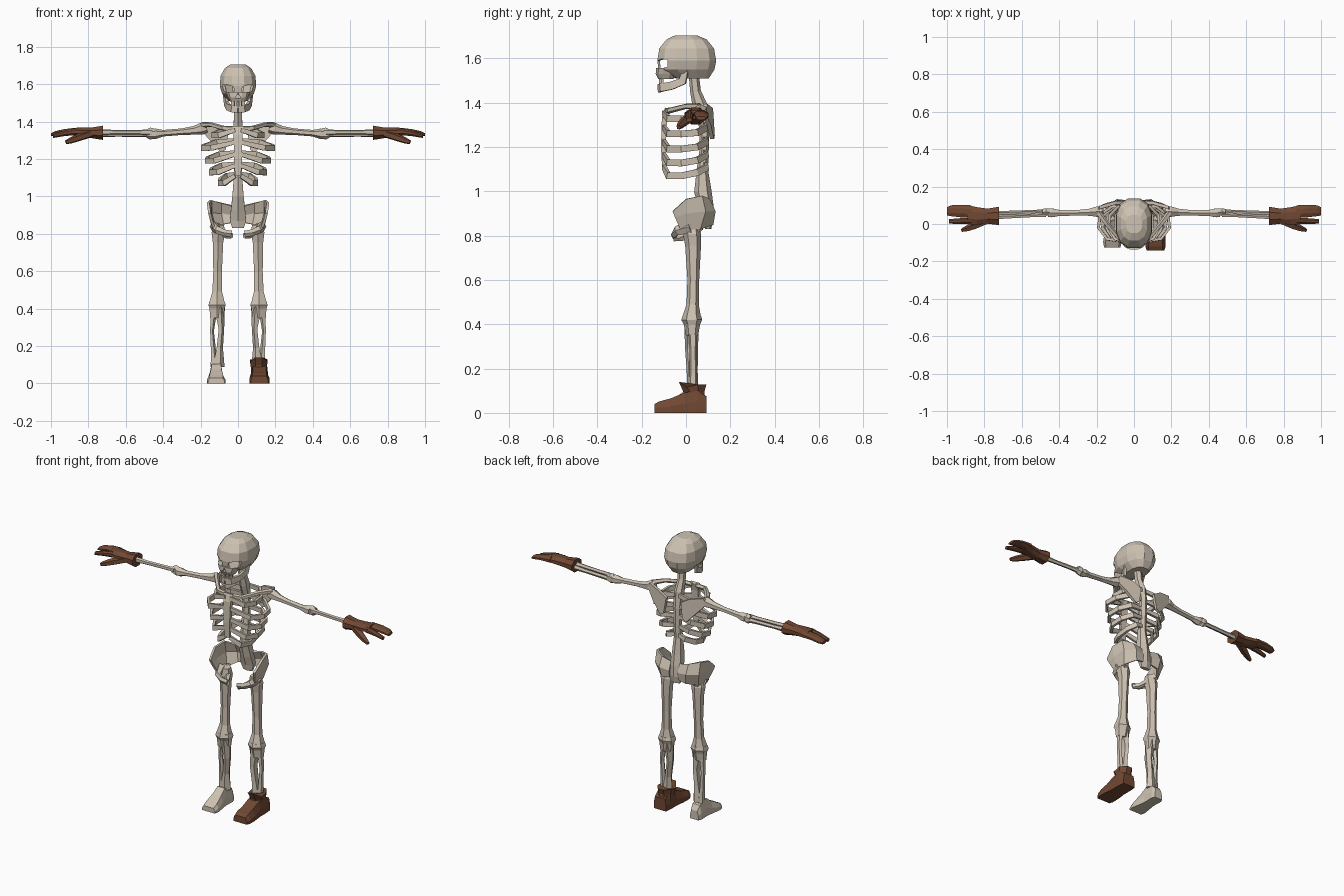
import bpy, bmesh, math
from mathutils import Vector


def material(name, rgb):
    m = bpy.data.materials.new(name)
    m.diffuse_color = (*rgb, 1)
    return m


BONE = material("bone", (0.62, 0.545, 0.45))
LEATHER = material("brown_leather", (0.165, 0.065, 0.033))


def add_mesh(name, bm, mat, mirror=False):
    bmesh.ops.recalc_face_normals(bm, faces=bm.faces[:])
    me = bpy.data.meshes.new(name)
    bm.to_mesh(me)
    bm.free()
    me.materials.append(mat)
    ob = bpy.data.objects.new(name, me)
    bpy.context.collection.objects.link(ob)
    if mirror:
        ob.modifiers.new("mirror", "MIRROR").use_mirror_merge = False
    return ob


def loft(name, rings, mat=BONE, mirror=False):
    """Skin a list of equal-length point rings and cap both ends."""
    bm = bmesh.new()
    vs = [[bm.verts.new(p) for p in r] for r in rings]
    n = len(vs[0])
    for a, b in zip(vs, vs[1:]):
        for i in range(n):
            j = (i + 1) % n
            bm.faces.new((a[i], a[j], b[j], b[i]))
    bm.faces.new(vs[0])
    bm.faces.new(vs[-1])
    return add_mesh(name, bm, mat, mirror)


def tube(name, path, sides=6, ref=(0, 0, 1), mirror=True, mat=BONE):
    """Bone along a path of (x, y, z, half_width, half_depth)."""
    pts = [Vector(p[:3]) for p in path]
    ref, rings = Vector(ref), []
    for i, p in enumerate(path):
        t = (pts[min(i + 1, len(pts) - 1)] - pts[max(i - 1, 0)]).normalized()
        u = t.cross(ref).normalized()
        v = u.cross(t)
        k = 1 / math.cos(math.pi / sides)
        ang = [2 * math.pi * (s + 0.5) / sides for s in range(sides)]
        rings.append([pts[i] + u * p[3] * k * math.cos(a) + v * p[4] * k * math.sin(a)
                      for a in ang])
    return loft(name, rings, mat, mirror)


def chamfered(u0, u1, v0, v1, c=0.3):
    """Eight-point rectangle with cut corners."""
    du, dv = (u1 - u0) * c, (v1 - v0) * c
    return [(u0 + du, v0), (u1 - du, v0), (u1, v0 + dv), (u1, v1 - dv),
            (u1 - du, v1), (u0 + du, v1), (u0, v1 - dv), (u0, v0 + dv)]


def oval(z, hw, yf, yb, n=12, power=0.8):
    """Squarish oval ring at height z."""
    out = []
    for i in range(n):
        a = 2 * math.pi * (i + 0.5) / n
        c, s = math.cos(a), math.sin(a)
        out.append((hw * math.copysign(abs(c) ** power, c),
                    (yf + yb) / 2 + (yb - yf) / 2 * math.copysign(abs(s) ** power, s), z))
    return out


def cut(ob, cutter):
    """Apply all modifiers plus a boolean cut, then drop the cutter."""
    m = ob.modifiers.new("cut", "BOOLEAN")
    m.operation, m.solver, m.object = "DIFFERENCE", "EXACT", cutter
    bpy.context.view_layer.update()
    me = bpy.data.meshes.new_from_object(
        ob.evaluated_get(bpy.context.evaluated_depsgraph_get()))
    ob.modifiers.clear()
    ob.data = me
    bpy.data.objects.remove(cutter)


# Skull: hollow cranium with eye holes, upper jaw with nose hole
cranium = loft("cranium", [
    oval(1.704, 0.045, -0.05, 0.05), oval(1.686, 0.072, -0.09, 0.095),
    oval(1.645, 0.096, -0.124, 0.13), oval(1.59, 0.1, -0.133, 0.14),
    oval(1.55, 0.088, -0.128, 0.132), oval(1.51, 0.055, -0.05, 0.105)])
shell = cranium.modifiers.new("shell", "SOLIDIFY")
shell.thickness, shell.offset = 0.012, -1
for s in (-1, 1):
    outline = [(0.018, 1.566), (0.03, 1.555), (0.06, 1.556), (0.1, 1.57),
               (0.1, 1.592), (0.06, 1.598), (0.025, 1.588)]
    cut(cranium, loft("eye_cutter", [[(s * x, y, z) for x, z in outline]
                                     for y in (-0.2, -0.083)]))
upper_jaw = loft("upper_jaw", [oval(1.557, 0.066, -0.137, -0.03),
                               oval(1.53, 0.055, -0.138, -0.04),
                               oval(1.507, 0.042, -0.126, -0.055)])
cut(upper_jaw, loft("nose_cutter", [[(-0.014, y, 1.527), (0.014, y, 1.527), (0, y, 1.553)]
                                    for y in (-0.2, -0.115)]))

# Lower jaw and teeth
tube("lower_jaw", [(0.07, 0.0, 1.555, 0.007, 0.014), (0.063, -0.015, 1.497, 0.008, 0.018),
                   (0.052, -0.065, 1.477, 0.008, 0.018), (0.03, -0.112, 1.468, 0.008, 0.018),
                   (0, -0.12, 1.465, 0.008, 0.018)], sides=4)
for row, z, h in (("upper", 1.502, 0.01), ("lower", 1.487, 0.007)):
    for i, (x, y) in enumerate(((0.012, -0.117), (0.031, -0.107))):
        tube(f"{row}_tooth_{i + 1}", [(x, y, z - h, 0.006, 0.005), (x, y, z + h, 0.007, 0.006)],
             4, (0, 1, 0))

# Spine down to the sacrum
spine = [(0.035, 1.53, 0.022, 0.02), (0.043, 1.45, 0.02, 0.021), (0.065, 1.38, 0.024, 0.03),
         (0.083, 1.29, 0.022, 0.02), (0.082, 1.19, 0.021, 0.018), (0.074, 1.1, 0.023, 0.022),
         (0.076, 1.0, 0.03, 0.034), (0.09, 0.93, 0.038, 0.03), (0.1, 0.87, 0.043, 0.02),
         (0.1, 0.83, 0.03, 0.012)]
tube("spine", [(0, *p) for p in spine], 6, (0, 1, 0), mirror=False)

# Breastbone
tube("breastbone", [(0, -0.085, 1.375, 0.03, 0.01), (0, -0.097, 1.33, 0.024, 0.012),
                    (0, -0.103, 1.2, 0.021, 0.01), (0, -0.1, 1.11, 0.016, 0.008)],
     4, (0, 1, 0), mirror=False)

# Rib pairs
for i, (z, w) in enumerate(((1.33, 0.135), (1.265, 0.19), (1.2, 0.168),
                            (1.14, 0.147), (1.085, 0.1))):
    dip = 0.006 + 0.006 * i
    path = [(0.015, 0.085, z + 0.035), (0.6 * w, 0.095, z + 0.025), (0.95 * w, 0.05, z),
            (w, -0.02, z - dip / 2), (0.75 * w, -0.08, z - dip / 2), (0.015, -0.1, z + 0.025)]
    tube(f"rib_pair_{i + 1}", [(*p, 0.008, 0.015 if 0 < k < 5 else 0.011)
                               for k, p in enumerate(path)], 4)

# Collarbones and shoulder blades
tube("collarbones", [(0.015, -0.085, 1.362, 0.011, 0.013), (0.08, -0.075, 1.365, 0.011, 0.011),
                     (0.145, 0.0, 1.384, 0.011, 0.01), (0.19, 0.06, 1.383, 0.014, 0.013)], 5)
blade = [(0.05, 0.112, 1.345), (0.1, 0.11, 1.375), (0.185, 0.085, 1.395),
         (0.2, 0.075, 1.355), (0.15, 0.1, 1.3), (0.09, 0.115, 1.235), (0.065, 0.118, 1.25)]
loft("shoulder_blades", [[(x, y + d, z) for x, y, z in blade] for d in (-0.006, 0.012)],
     mirror=True)

# Arms
tube("upper_arms", [(0.165, 0.066, 1.365, 0.018, 0.02), (0.195, 0.066, 1.362, 0.028, 0.028),
                    (0.235, 0.063, 1.353, 0.019, 0.02), (0.3, 0.06, 1.346, 0.015, 0.015),
                    (0.4, 0.059, 1.338, 0.016, 0.015), (0.44, 0.06, 1.335, 0.024, 0.024),
                    (0.458, 0.06, 1.334, 0.022, 0.022)])
tube("elbows", [(0.45, 0.062, 1.336, 0.016, 0.024), (0.47, 0.064, 1.336, 0.02, 0.028),
                (0.49, 0.062, 1.337, 0.018, 0.018)])
for name, dy, dz in (("outer_forearm_bones", 0.01, -0.006), ("inner_forearm_bones", -0.01, 0.006)):
    tube(name, [(0.47, 0.058 + dy, 1.337 + dz, 0.011, 0.013),
                (0.52, 0.056 + dy, 1.337 + dz, 0.008, 0.011),
                (0.65, 0.05 + dy, 1.337 + dz, 0.009, 0.01),
                (0.75, 0.046 + dy, 1.338 + dz, 0.011, 0.014)], 5)

# Gloves: palm with cuff, joined fingers, index finger, thumb
palm = [(0.722, -0.006, 0.092, 1.302, 1.378), (0.785, 0.002, 0.082, 1.312, 1.368),
        (0.84, -0.004, 0.09, 1.32, 1.368), (0.89, 0.0, 0.1, 1.327, 1.366)]
fingers = [(0.87, 0.034, 0.1, 1.328, 1.366), (0.93, 0.036, 0.102, 1.33, 1.36),
           (0.98, 0.042, 0.1, 1.324, 1.348), (1.0, 0.046, 0.09, 1.322, 1.338)]
index = [(0.87, 0.0, 0.034, 1.328, 1.364), (0.93, 0.0, 0.031, 1.322, 1.352),
         (0.99, 0.002, 0.026, 1.312, 1.332)]
for name, secs in (("glove_palms", palm), ("glove_fingers", fingers), ("glove_index", index)):
    loft(name, [[(x, y, z) for y, z in chamfered(*s)] for x, *s in secs], LEATHER, True)
tube("glove_thumbs", [(0.79, 0.02, 1.335, 0.02, 0.018), (0.85, -0.008, 1.315, 0.018, 0.017),
                      (0.89, -0.024, 1.3, 0.014, 0.014), (0.92, -0.034, 1.289, 0.008, 0.009)],
     5, mat=LEATHER)

# Hip blades: a bent sheet given thickness
cols = [[(0.03, 0.1, 0.95), (0.03, 0.118, 0.9), (0.03, 0.115, 0.86)],
        [(0.09, 0.1, 0.965), (0.09, 0.127, 0.91), (0.08, 0.117, 0.85)],
        [(0.145, 0.07, 0.98), (0.145, 0.085, 0.91), (0.125, 0.062, 0.83)],
        [(0.16, 0.0, 0.965), (0.15, 0.0, 0.9), (0.132, 0.01, 0.83)],
        [(0.152, -0.06, 0.91), (0.146, -0.05, 0.885), (0.128, -0.025, 0.83)]]
bm = bmesh.new()
grid = [[bm.verts.new(p) for p in c] for c in cols]
for a, b in zip(grid, grid[1:]):
    for i in range(2):
        bm.faces.new((a[i], b[i], b[i + 1], a[i + 1]))
hips = add_mesh("hip_blades", bm, BONE)
hips.modifiers.new("thickness", "SOLIDIFY").thickness = 0.014
hips.modifiers["thickness"].offset = 0
hips.modifiers.new("mirror", "MIRROR").use_mirror_merge = False
tube("pubic_bones", [(0.128, 0.02, 0.84, 0.02, 0.025), (0.11, -0.04, 0.822, 0.014, 0.018),
                     (0.075, -0.054, 0.806, 0.011, 0.015), (0.035, -0.054, 0.8, 0.01, 0.014)], 5)
tube("sit_bones", [(0.115, 0.06, 0.84, 0.018, 0.02), (0.085, 0.025, 0.808, 0.014, 0.016),
                   (0.06, -0.02, 0.79, 0.012, 0.013), (0.035, -0.052, 0.791, 0.01, 0.014)], 5)

# Legs
Y = (0, 1, 0)
tube("thigh_bones", [(0.1, 0.025, 0.85, 0.025, 0.025), (0.105, 0.028, 0.805, 0.036, 0.035),
                     (0.107, 0.032, 0.755, 0.028, 0.031), (0.109, 0.033, 0.6, 0.023, 0.023),
                     (0.111, 0.03, 0.49, 0.026, 0.024), (0.112, 0.026, 0.435, 0.04, 0.036),
                     (0.112, 0.026, 0.42, 0.036, 0.032)], 6, Y)
tube("knees", [(0.112, 0.026, 0.44, 0.04, 0.036), (0.112, 0.026, 0.42, 0.046, 0.041),
               (0.112, 0.027, 0.4, 0.04, 0.032), (0.113, 0.027, 0.35, 0.036, 0.024)], 6, Y)
tube("shin_bones", [(0.102, 0.025, 0.41, 0.026, 0.028), (0.09, 0.025, 0.29, 0.013, 0.025),
                    (0.099, 0.028, 0.19, 0.015, 0.021), (0.106, 0.03, 0.09, 0.028, 0.022)], 5, Y)
tube("calf_bones", [(0.13, 0.03, 0.4, 0.016, 0.018), (0.14, 0.032, 0.28, 0.009, 0.013),
                    (0.133, 0.032, 0.18, 0.012, 0.014), (0.128, 0.032, 0.09, 0.018, 0.018)], 5, Y)


def foot(name, cx, secs, mat):
    """Foot lofted along y from (y, half_bottom, half_top, height) sections."""
    loft(name, [[(cx - b, y, 0), (cx + b, y, 0), (cx + b, y, h * 0.45), (cx + t, y, h),
                 (cx - t, y, h), (cx - b, y, h * 0.45)] for y, b, t, h in secs], mat)


foot("bare_foot", -0.116, [(0.085, 0.028, 0.02, 0.055), (0.065, 0.036, 0.026, 0.085),
                           (0.0, 0.034, 0.025, 0.105), (-0.04, 0.04, 0.028, 0.075),
                           (-0.095, 0.049, 0.036, 0.045), (-0.125, 0.044, 0.034, 0.03)], BONE)

# Boot: sole part and slanted shaft
foot("boot_foot", 0.115, [(0.092, 0.042, 0.034, 0.075), (0.05, 0.046, 0.04, 0.1),
                          (-0.01, 0.046, 0.036, 0.09), (-0.07, 0.053, 0.036, 0.065),
                          (-0.12, 0.054, 0.038, 0.052), (-0.143, 0.046, 0.036, 0.04)], LEATHER)
shaft = []
for z, hw, yf, yb, slant in ((0.05, 0.042, -0.015, 0.088, 0), (0.095, 0.043, -0.012, 0.083, 0),
                             (0.128, 0.048, -0.032, 0.092, 0.012)):
    shaft.append([(0.111 + x, y, z + slant * (1 if y < 0 else 0 if y > 0.05 else -1))
                  for x, y in chamfered(-hw, hw, yf, yb)])
loft("boot_shaft", shaft, LEATHER)
